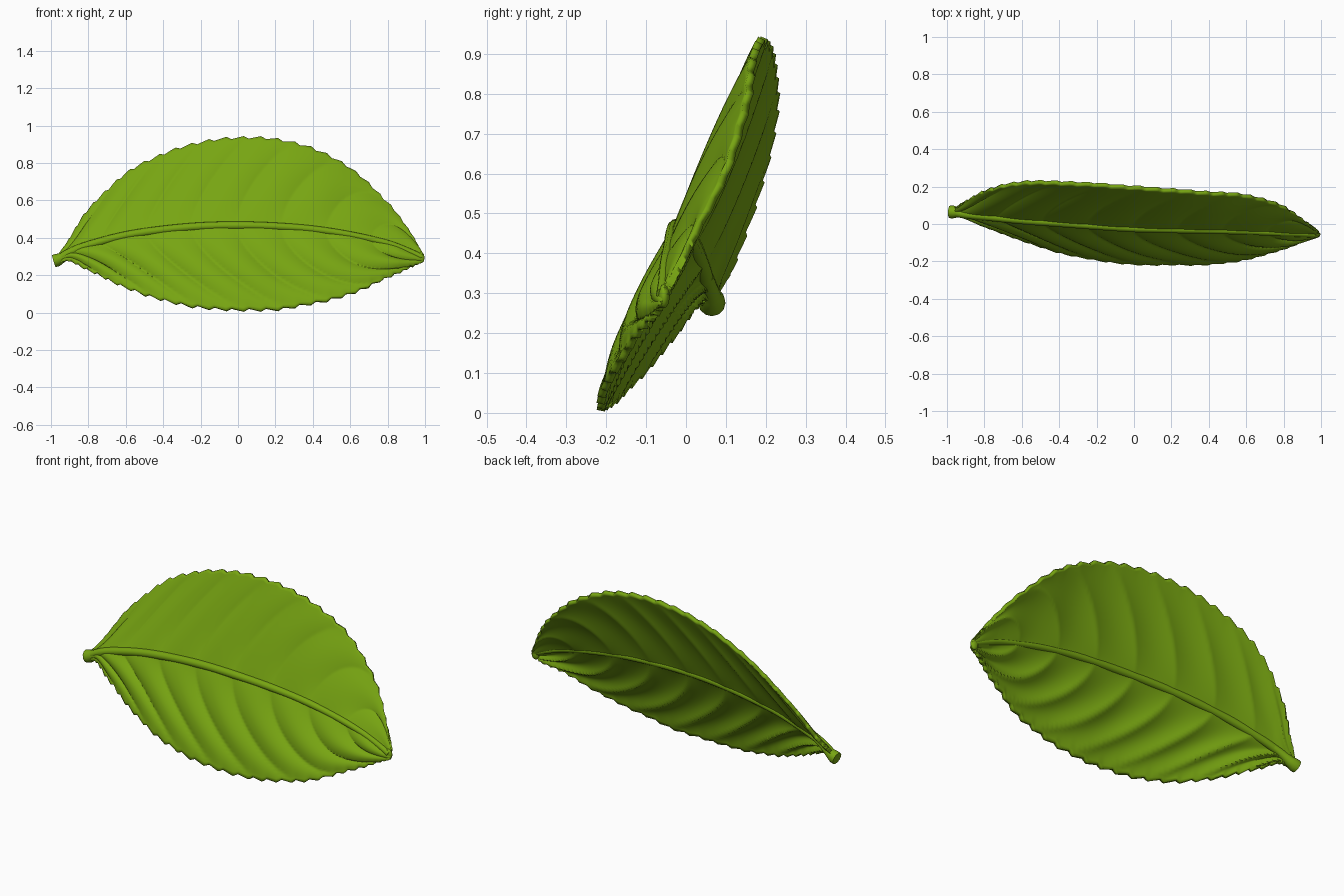
import bpy, bmesh, math
from mathutils import Vector

if "Cube" in bpy.data.objects:
    bpy.data.objects.remove(bpy.data.objects["Cube"])

# Leaf stations: x, lower edge (y, z), midrib (y, z), upper edge (y, z)
ST = [
    (-.96, .050, .265, .065, .285, .075, .305),
    (-.90, .040, .280, .055, .322, .120, .385),
    (-.80, -.005, .230, .045, .360, .175, .540),
    (-.60, -.080, .135, .025, .412, .220, .735),
    (-.40, -.145, .067, .010, .442, .220, .842),
    (-.20, -.185, .028, -.005, .460, .210, .905),
    (.00, -.208, .016, -.018, .465, .195, .930),
    (.20, -.210, .018, -.024, .460, .180, .922),
    (.40, -.208, .050, -.029, .445, .165, .872),
    (.60, -.182, .100, -.035, .415, .150, .765),
    (.80, -.125, .190, -.045, .370, .090, .580),
    (.92, -.080, .243, -.050, .325, .010, .420),
    (.985, -.060, .270, -.055, .295, -.045, .315),
]


def slope(i, c):
    a, b = ST[max(i - 1, 0)], ST[min(i + 1, len(ST) - 1)]
    return (b[c] - a[c]) / (b[0] - a[0])


def sample(x, c):
    """Smooth interpolation of one station column."""
    i = 0
    while i < len(ST) - 2 and x > ST[i + 1][0]:
        i += 1
    h = ST[i + 1][0] - ST[i][0]
    t = (x - ST[i][0]) / h
    return ((2*t**3 - 3*t*t + 1) * ST[i][c] + (t**3 - 2*t*t + t) * h * slope(i, c)
            + (3*t*t - 2*t**3) * ST[i + 1][c] + (t**3 - t*t) * h * slope(i + 1, c))


def point(x, col):
    return Vector((x, sample(x, col), sample(x, col + 1)))


green = bpy.data.materials.new("leaf green")
green.diffuse_color = (0.185, 0.375, 0.006, 1)
green.use_nodes = True
green.node_tree.nodes["Principled BSDF"].inputs["Base Color"].default_value = green.diffuse_color

# Leaf blade: grid with quilted veins and a toothed edge
NX, NV, TEETH = 330, 60, 33
X0, X1 = ST[0][0], ST[-1][0]
bm = bmesh.new()
rows = []
for i in range(NX + 1):
    a = i / NX
    x = (X0 + X1) / 2 - (X1 - X0) / 2 * math.cos(math.pi * a)
    low, mid, top = point(x, 1), point(x, 3), point(x, 5)
    chord = (top - low).normalized()
    front = Vector((0, -chord.z, chord.y))
    fade = min(1, 6 * a, 6 * (1 - a))
    saw = (a * TEETH) % 1
    tooth = saw / .7 if saw < .7 else (1 - saw) / .3
    row = []
    for j in range(NV + 1):
        v = j / NV * 2 - 1
        w = abs(v)
        edge, amp, shift = ((low, .024, .50 * w**1.7) if v < 0
                            else (top, .014, .30 * w**1.6))
        p = mid.lerp(edge, w)
        # gentle bulge and panels between the side veins
        env = math.sin(math.pi * min(1, w)) ** .7 if 0 < w < 1 else 0
        quilt = abs(math.sin(math.pi * (x - shift + .01) / .24)) ** .8
        p += front * fade * env * (amp * (quilt - .45) + (.008 if v < 0 else 0))
        # teeth
        d = (edge - mid).normalized()
        p += d * fade * w**14 * .016 * (tooth - .4)
        row.append(bm.verts.new(p))
    rows.append(row)
for i in range(NX):
    for j in range(NV):
        bm.faces.new((rows[i][j], rows[i + 1][j], rows[i + 1][j + 1], rows[i][j + 1]))
mesh = bpy.data.meshes.new("leaf_blade")
bm.to_mesh(mesh)
bm.free()
blade = bpy.data.objects.new("leaf_blade", mesh)
bpy.context.collection.objects.link(blade)
mesh.materials.append(green)
sol = blade.modifiers.new("thickness", 'SOLIDIFY')
sol.thickness, sol.offset = .02, 0


# Tapered round tubes for midrib and stalk
def tube(name, pts):
    cu = bpy.data.curves.new(name, 'CURVE')
    cu.dimensions = '3D'
    cu.bevel_depth, cu.bevel_resolution = 1, 4
    cu.use_fill_caps = True
    sp = cu.splines.new('POLY')
    sp.points.add(len(pts) - 1)
    for q, (p, r) in zip(sp.points, pts):
        q.co, q.radius = (*p, 1), r
    sp.use_smooth = True
    cu.materials.append(green)
    ob = bpy.data.objects.new(name, cu)
    bpy.context.collection.objects.link(ob)
    return ob


rib = []
for i in range(61):
    x = -.95 + i / 60 * 1.93
    rib.append((point(x, 3) + Vector((0, -.004, 0)), .022 - .006 * max(0, x)))
midrib = tube("midrib", rib)
stalk = tube("stalk", [((-.985, .065, .275), .034), ((-.965, .064, .281), .034),
                       ((-.94, .062, .293), .027), ((-.90, .056, .318), .022),
                       ((-.85, .05, .342), .018)])

# Blunt tip
bpy.ops.mesh.primitive_uv_sphere_add(segments=20, ring_count=12, radius=1,
                                     location=(.975, -.055, .293))
tip = bpy.context.object
tip.name = "leaf_tip"
tip.scale = (.022, .014, .03)
tip.data.materials.append(green)

# Smooth shading
for ob in (blade, tip):
    bpy.ops.object.select_all(action='DESELECT')
    ob.select_set(True)
    bpy.context.view_layer.objects.active = ob
    bpy.ops.object.shade_smooth_by_angle(angle=math.radians(45))
